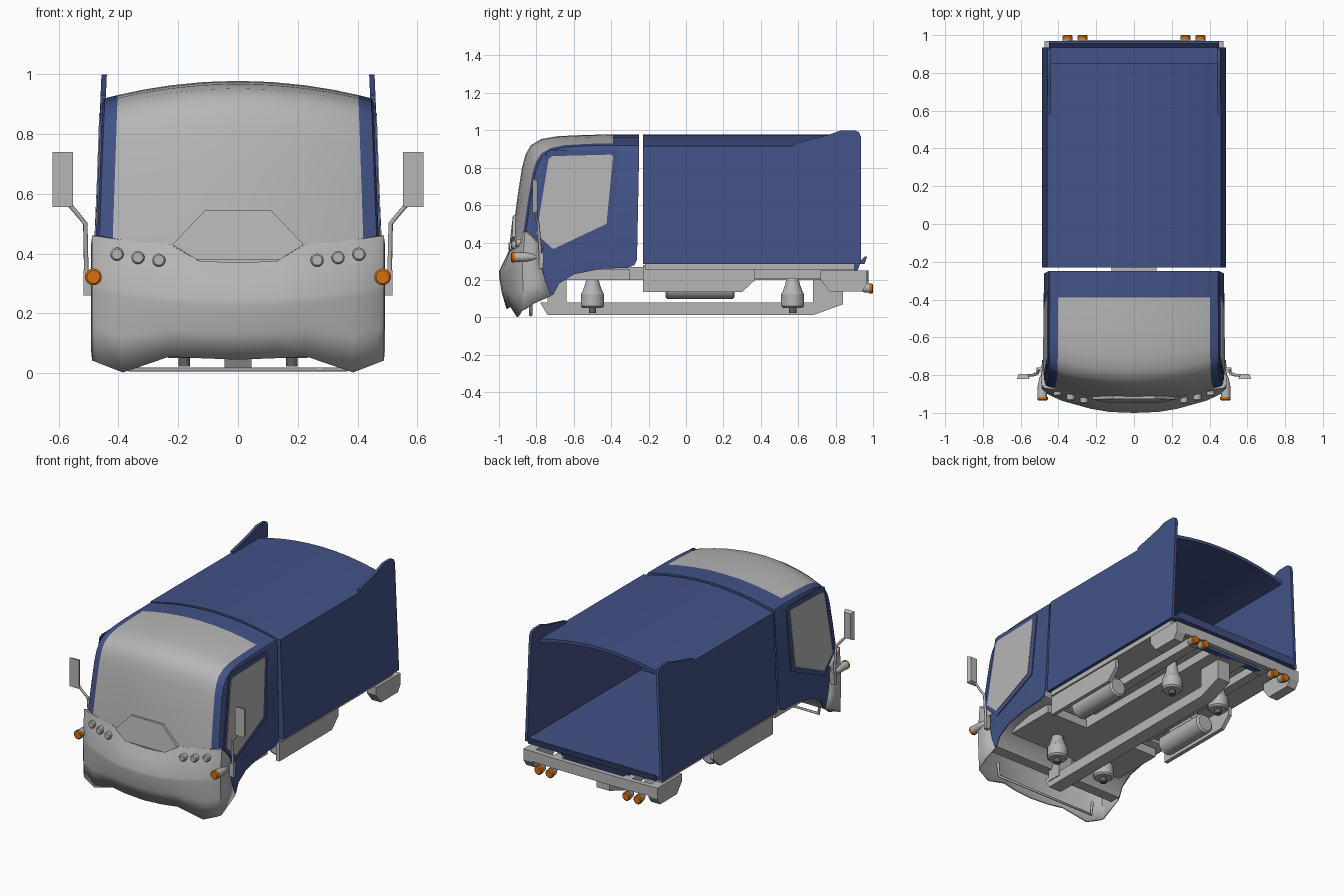
import bpy, bmesh, math
from mathutils import Vector

if "Cube" in bpy.data.objects:
    bpy.data.objects.remove(bpy.data.objects["Cube"])

def mat(name, c):
    m = bpy.data.materials.new(name)
    m.diffuse_color = (*c, 1)
    m.use_nodes = True
    m.node_tree.nodes["Principled BSDF"].inputs["Base Color"].default_value = m.diffuse_color
    return m

BLUE = mat("blue paint", (0.055, 0.085, 0.24))
GREY = mat("light grey", (0.47, 0.47, 0.47))
ORANGE = mat("orange lamp", (0.66, 0.16, 0.005))
DARK = mat("dark grey", (0.12, 0.12, 0.12))

def make(name, verts, faces, mats, recalc=True, rule=None):
    me = bpy.data.meshes.new(name)
    me.from_pydata([tuple(v) for v in verts], [], faces)
    for m in (mats if isinstance(mats, list) else [mats]):
        me.materials.append(m)
    if recalc:
        bm = bmesh.new()
        bm.from_mesh(me)
        bmesh.ops.recalc_face_normals(bm, faces=bm.faces)
        bm.to_mesh(me)
        bm.free()
    me.update()
    if rule:
        for p in me.polygons:
            p.material_index = rule(p)
    ob = bpy.data.objects.new(name, me)
    bpy.context.collection.objects.link(ob)
    bpy.ops.object.select_all(action='DESELECT')
    ob.select_set(True)
    bpy.context.view_layer.objects.active = ob
    bpy.ops.object.shade_smooth_by_angle(angle=math.radians(32))
    return ob

def prism(name, pts, f, t0, t1, m):
    """2D outline swept from t0 to t1; f(p, q, t) places each point."""
    n = len(pts)
    v = [f(p, q, t) for t in (t0, t1) for p, q in pts]
    fs = [list(range(n)), list(range(n, 2 * n))]
    fs += [[i, (i + 1) % n, n + (i + 1) % n, n + i] for i in range(n)]
    return make(name, v, fs, m)

def box(name, x0, x1, y0, y1, z0, z1, m):
    return prism(name, [(x0, y0), (x1, y0), (x1, y1), (x0, y1)],
                 lambda p, q, t: (p, q, t), z0, z1, m)

def lathe(name, c, axis, prof, m, n=20):
    """Round solid from (distance, radius) pairs along an axis."""
    a = Vector(axis).normalized()
    u = a.orthogonal().normalized()
    w = a.cross(u)
    v, fs = [], []
    for d, r in prof:
        v += [Vector(c) + a * d + (u * math.cos(k) + w * math.sin(k)) * r
              for k in (2 * math.pi * i / n for i in range(n))]
    for j in range(len(prof) - 1):
        fs += [[j*n + i, j*n + (i+1) % n, (j+1)*n + (i+1) % n, (j+1)*n + i] for i in range(n)]
    fs += [list(range(n)), list(range(len(v) - n, len(v)))]
    return make(name, v, fs, m)

def tube(name, pts, r, m):
    cu = bpy.data.curves.new(name, 'CURVE')
    cu.dimensions = '3D'
    cu.bevel_depth = r
    cu.bevel_resolution = 2
    cu.use_fill_caps = True
    sp = cu.splines.new('POLY')
    sp.points.add(len(pts) - 1)
    for p, c in zip(sp.points, pts):
        p.co = (*c, 1)
    cu.materials.append(m)
    bpy.context.collection.objects.link(bpy.data.objects.new(name, cu))

def clamp(v):
    return max(0, min(1, v))

# Cab: profile lofted across the width, bulging forward and upward at the centre
cab_w = lambda z: 0.487 - 0.035 * z
front = [(-.935, .36), (-.925, .46), (-.90, .65), (-.877, .8), (-.858, .87), (-.83, .92),
         (-.775, .953), (-.69, .968), (-.55, .975), (-.39, .978), (-.25, .978)]
under = [(-.262, .31), (-.275, .28), (-.31, .265), (-.45, .26), (-.6, .23), (-.68, .18),
         (-.71, .12), (-.78, .12)]
us = [-1, -.985, -.89, -.7, -.5, -.25, 0, .25, .5, .7, .89, .985, 1]
V, F, n = [], [], len(front) + len(under)
for u in us:
    e = 0.012 if abs(u) == 1 else 0
    for y, z in front:
        V.append((u * cab_w(z), y + (.07 * u * u + e) * clamp((-.4 - y) / .4),
                  z - (.06 * u * u + e) * clamp((z - .4) / .55)))
    V += [(u * cab_w(z), y, z) for y, z in under]
for i in range(len(us) - 1):
    F += [[i*n + j, i*n + (j+1) % n, (i+1)*n + (j+1) % n, (i+1)*n + j] for j in range(n)]
F += [list(range(n)), list(range(len(V) - n, len(V)))]

def cab_colour(p):
    x, y, z = p.center
    if z < .3 and abs(x) < .46:
        return 1
    return int(abs(x) < .87 * cab_w(z) and y < -.39 and z > .36)
make("cab", V, F, [BLUE, GREY], rule=cab_colour)

# Raised panel at the foot of the windscreen
prism("windscreen_panel", [(-.22, .43), (-.14, .38), (.14, .38), (.22, .43), (.11, .545), (-.11, .545)],
      lambda x, z, t: (x, -.93 + .13 * (z - .4) + .3 * x * x - t, z), -.02, .018, GREY)

# Front fascia shell: x, y, top z, bottom z, top setback, bottom setback
half = [(0, -1, .37, .045, .06, .04), (.13, -.995, .375, .05, .06, .04),
        (.23, -.978, .432, .055, .065, .04), (.385, -.935, .445, 0.002, .055, .03),
        (.47, -.895, .458, .035, .025, .01), (.488, -.875, .46, .042, .015, .01),
        (.492, -.83, .43, .075, .005, .02), (.487, -.77, .37, .115, 0, .05)]
st = [(-a, *r) for a, *r in half[:0:-1]] + half
V, F = [], []
for x, y, zt, zb, to, bo in st:
    zc = .245 + .19 * x * x
    V += [(x * .95, y + to + (.05 if abs(x) < .45 else .02), zt), (x, y + to, zt),
          (x, y + to * .6, zc + .6 * (zt - zc)), (x, y, zc), (x, y, zc - .02),
          (x, y + bo * .35, zb + .45 * (zc - zb)), (x, y + bo, zb)]
for i in range(len(st) - 1):
    F += [[i*7 + j, i*7 + j + 1, i*7 + j + 8, i*7 + j + 7] for j in range(6)]
so = make("front_fascia", V, F, GREY, recalc=False).modifiers.new("thickness", 'SOLIDIFY')
so.thickness, so.offset = .012, -1
tube("front_step_rod", [(-.37, -.83, .1), (-.36, -.83, .012), (.36, -.83, .012), (.37, -.83, .1)], .009, GREY)

# Cargo body: sloped side walls with tail fins, arched roof, floor, front wall
box_w = lambda z: 0.5 - 0.043 * z
wall = [(-.23, .285), (.935, .285), (.935, .965), (.925, .99), (.9, 1), (.83, 1), (.76, .975),
        (.58, .93), (.58, .915), (-.23, .915)]
arc = [(-.455 + .091 * i, .977 - .064 * (-1 + .2 * i) ** 2) for i in range(11)]
along_y = lambda x, z, t: (x, t, z)
prism("cargo_roof", arc + [(x * .97, z - .02) for x, z in reversed(arc)], along_y, -.23, .85, BLUE)
prism("cargo_front_wall", [(-.483, .285)] + arc + [(.483, .285)], along_y, -.23, -.215, BLUE)
box("cargo_floor", -.475, .475, -.225, .935, .287, .305, BLUE)
box("cargo_underside", -.465, .465, -.22, .9, .257, .287, GREY)
prism("tail_lip", [(.91, .285), (.955, .285), (.968, .325), (.955, .325), (.935, .305)],
      lambda y, z, t: (t, y, z), -.45, .45, BLUE)
prism("tail_ramp", [(.84, .285), (.93, .285), (.90, .2), (.86, .2)],
      lambda y, z, t: (t, y, z), -.24, .24, BLUE)

# Chassis
keel = [(-.78, .08), (-.74, .012), (.68, .012), (.84, .07), (.84, .26), (.7, .26), (.68, .2), (.68, .08)]
prism("keel_beam", keel, lambda y, z, t: (t, y, z), -.045, .045, GREY)
box("centre_frame", -.12, .12, -.8, .9, .2, .27, GREY)
box("cab_underframe", -.42, .42, -.64, -.3, .2, .255, GREY)
box("keel_front_post", -.05, .05, -.74, -.64, .05, .22, GREY)
prism("rear_bumper", [(-.47, .93), (-.25, .945), (.25, .945), (.47, .93), (.47, .965), (.25, .975),
                      (-.25, .975), (-.47, .965)], lambda x, y, t: (x, y, t), .185, .25, GREY)

door = [(-.745, .885), (-.72, .895), (-.37, .895), (-.36, .88), (-.39, .48), (-.71, .33), (-.825, .44)]
glass = [(-.735, .845), (-.715, .862), (-.4, .87), (-.39, .86), (-.425, .5), (-.71, .365), (-.8, .445)]
skirt = [(-.23, .28), (-.23, .135), (.3, .135), (.37, .2), (.37, .28)]
corner = [(.72, .25), (.72, .2), (.77, .137), (.94, .137), (.968, .18), (.968, .25)]

for s, side in ((-1, "left"), (1, "right")):
    cab_side = lambda y, z, t: (s * (cab_w(z) + t), y, z)
    flat = lambda y, z, t: (s * t, y, z)
    # Door frame, window and cargo wall
    prism("door_frame_" + side, door, cab_side, -.002, .005, BLUE)
    prism("side_window_" + side, glass, cab_side, .001, .008, GREY)
    prism("cargo_wall_" + side, wall, lambda y, z, t: (s * (box_w(z) - t), y, z), 0, .018, BLUE)
    # Under-body skirt, tank, rail, bumper corner
    prism("side_skirt_" + side, skirt, flat, .43, .455, GREY)
    lathe("tank_" + side, (s * .34, -.11, .158), (0, 1, 0), [(0, .05), (.01, .062), (.36, .062), (.37, .05)], GREY)
    box("tank_bracket_" + side, s * .34 - .04, s * .34 + .04, -.03, .18, .19, .27, GREY)
    box("rear_rail_" + side, s * .25 - .03, s * .25 + .03, -.2, .9, .205, .265, GREY)
    prism("bumper_corner_" + side, corner, flat, .41, .475, GREY)
    box("bumper_bracket_" + side, s * .25 - .03, s * .25 + .03, .85, .95, .2, .25, GREY)
    # Wheel hubs
    for y, end in ((-.5, "front"), (.57, "rear")):
        lathe(f"hub_{end}_{side}", (s * .18, y, .05), (0, 0, 1),
              [(0, .052), (.01, .062), (.075, .062), (.085, .055), (.125, .04), (.2, .025)], GREY)
        lathe(f"hub_pin_{end}_{side}", (s * .18, y, .022), (0, 0, 1), [(0, .02), (.03, .02)], DARK)
    # Headlights
    for k, (x, y, z) in enumerate(((.405, -.893, .398), (.335, -.917, .387), (.265, -.932, .378))):
        lathe(f"headlight_{k + 1}_{side}", (s * x, y - .018, z), (0, 1, 0),
              [(0, .017), (.006, .022), (.05, .022)], GREY)
    # Front indicator with tapered housing
    lathe("indicator_" + side, (s * .484, -.935, .322), (0, 1, 0), [(0, .022), (.005, .028), (.02, .028)], ORANGE)
    lathe("indicator_housing_" + side, (s * .486, -.915, .322), (0, 1, 0),
          [(0, .026), (.06, .024), (.1, .016), (.12, .004)], GREY)
    # Tail lamps
    for k, x in enumerate((.272, .352)):
        lathe(f"tail_lamp_{k + 1}_{side}", (s * x, .978, .153), (0, 1, 0), [(0, .027), (.017, .027), (.022, .022)], ORANGE)
        lathe(f"tail_lamp_holder_{k + 1}_{side}", (s * x, .935, .158), (0, 1, 0), [(0, .015), (.02, .026), (.043, .026)], GREY)
    # Mirror, arm and bracket
    prism("mirror_bracket_" + side, [(-.785, .26), (-.765, .26), (-.76, .345), (-.785, .345)], flat, .485, .517, GREY)
    tube("mirror_arm_" + side, [(s * .507, -.775, .3), (s * .511, -.79, .5), (s * .535, -.8, .53),
                                (s * .605, -.805, .61)], .008, GREY)
    mx = s * .587
    prism("mirror_" + side, [(-1, -1), (1, -1), (1, 1), (-1, 1)],
          lambda p, q, t: (mx + p * (.034 - t * .4), -.82 + t, .648 + q * (.092 - t * .4)), 0, .025, GREY)
